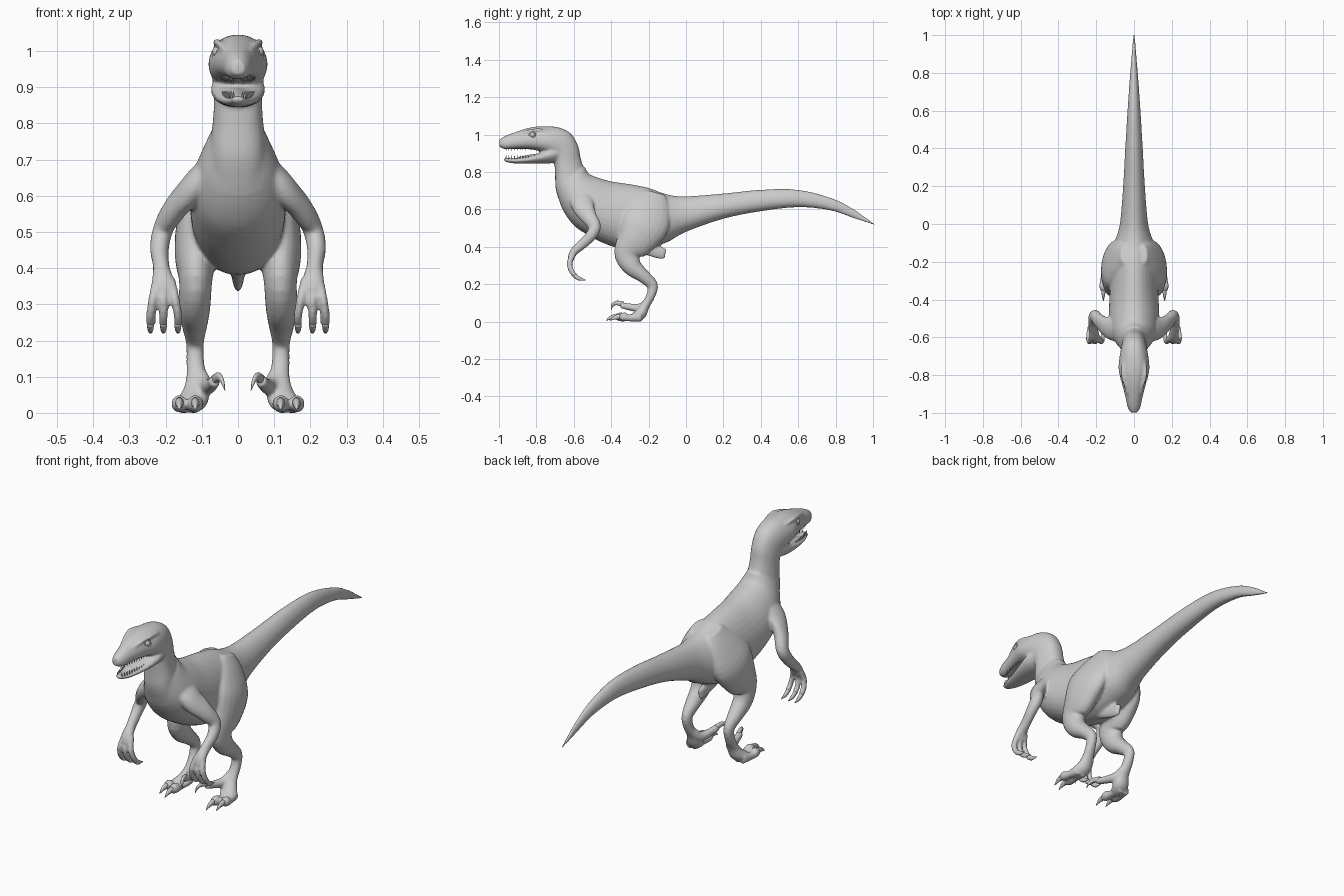
import bpy, bmesh, math
from mathutils import Vector, Matrix

cube = bpy.data.objects.get("Cube")
if cube:
    bpy.data.objects.remove(cube, do_unlink=True)

grey = bpy.data.materials.new("plain grey")
grey.use_nodes = True
grey.diffuse_color = (0.6, 0.6, 0.6, 1)
grey.node_tree.nodes["Principled BSDF"].inputs["Base Color"].default_value = grey.diffuse_color

SIDES = (1, -1)


def finish(bm, name):
    bmesh.ops.recalc_face_normals(bm, faces=bm.faces[:])
    mesh = bpy.data.meshes.new(name)
    bm.to_mesh(mesh)
    bm.free()
    mesh.materials.append(grey)
    mesh.shade_smooth()
    obj = bpy.data.objects.new(name, mesh)
    bpy.context.collection.objects.link(obj)
    return obj


def refine(stations, steps=4):
    """Catmull-Rom interpolation between stations."""
    pts = [Vector(s) for s in stations]
    pts = [pts[0]] + pts + [pts[-1]]
    out = []
    for a, b, c, d in zip(pts, pts[1:], pts[2:], pts[3:]):
        for i in range(steps):
            t = i / steps
            out.append((b * 2 + (c - a) * t + (a * 2 - b * 5 + c * 4 - d) * t ** 2
                        + (b * 3 - a - c * 3 + d) * t ** 3) / 2)
    return out + [pts[-1]]


def skin_rings(bm, rings, side=1, sides=20, pear=0.0, power=1.0):
    """Rings of (centre, half width, half height vector) bridged into a closed tube."""
    loops = []
    for centre, width, up in rings:
        loop = []
        for i in range(sides):
            a = math.tau * i / sides
            c, s = math.cos(a), math.sin(a)
            c = math.copysign(abs(c) ** power, c)
            p = centre + Vector((width * c * (1 - pear * s), 0, 0)) + up * s
            p.x *= side
            loop.append(bm.verts.new(p))
        loops.append(loop)
    for lo, hi in zip(loops, loops[1:]):
        for i in range(sides):
            j = (i + 1) % sides
            bm.faces.new((lo[i], lo[j], hi[j], hi[i]))
    bm.faces.new(loops[0])
    bm.faces.new(loops[-1])


def profile(bm, stations, **kw):
    """Stations: top y, top z, bottom y, bottom z, half width."""
    rings = []
    for yt, zt, yb, zb, w in refine(stations):
        top, low = Vector((0, yt, zt)), Vector((0, yb, zb))
        rings.append(((top + low) / 2, w, (top - low) / 2))
    skin_rings(bm, rings, sides=32, **kw)


def limb(bm, stations, side=1):
    """Stations: x, y, z, half width across, half depth."""
    pts = refine(stations)
    rings = []
    for i, p in enumerate(pts):
        t = pts[min(i + 1, len(pts) - 1)] - pts[max(i - 1, 0)]
        n = Vector((0, -t[2], t[1])).normalized()
        rings.append((Vector(p[:3]), p[3], n * p[4]))
    skin_rings(bm, rings, side)


skin = bmesh.new()
claws = bmesh.new()

# Tail and torso
profile(skin, [
    (1.008, .524, 1.008, .514, .004), (.9, .60, .89, .555, .012), (.78, .66, .77, .595, .022),
    (.6, .705, .6, .612, .034), (.4, .705, .4, .59, .046), (.2, .685, .2, .55, .057),
    (0, .67, 0, .48, .074), (-.1, .68, -.1, .425, .102), (-.2, .715, -.22, .385, .12),
    (-.3, .735, -.33, .385, .125), (-.4, .75, -.43, .415, .13), (-.47, .77, -.52, .46, .132),
    (-.51, .785, -.6, .515, .125), (-.53, .805, -.66, .6, .105), (-.54, .83, -.694, .7, .078)],
    pear=.15)

# Neck, skull and upper jaw
profile(skin, [
    (-.5, .77, -.66, .6, .09), (-.54, .81, -.695, .7, .076), (-.562, .87, -.7, .79, .067),
    (-.577, .94, -.705, .86, .066), (-.615, 1.005, -.715, .88, .07),
    (-.68, 1.038, -.74, .895, .077), (-.77, 1.045, -.775, .91, .08),
    (-.84, 1.036, -.84, .922, .064), (-.91, 1.014, -.91, .924, .046),
    (-.965, .993, -.97, .923, .034), (-.998, .974, -.998, .936, .018)],
    pear=.16, power=.8)

# Lower jaw and tongue
profile(skin, [
    (-.66, .935, -.66, .86, .06), (-.72, .93, -.72, .847, .074), (-.78, .903, -.78, .845, .068),
    (-.85, .882, -.85, .845, .053), (-.92, .873, -.92, .846, .036), (-.975, .876, -.97, .855, .016)],
    pear=-.15, power=.8)
profile(skin, [
    (-.74, .905, -.74, .88, .04), (-.83, .894, -.83, .87, .026), (-.9, .88, -.9, .862, .014)])

# Keel under the hips
limb(skin, [(0, -.27, .415, .028, .035), (0, -.2, .39, .02, .036),
            (0, -.145, .37, .015, .034), (0, -.11, .362, .011, .028)])

for s in SIDES:
    # Brow ridge, sunk into the skull at both ends
    limb(skin, [(.034, -.9, 1.0, .006, .006), (.05, -.84, 1.019, .009, .008),
                (.06, -.79, 1.025, .01, .008), (.056, -.73, 1.018, .008, .007)], s)

    # Leg from hip to ball of foot
    limb(skin, [
        (.05, -.16, .69, .02, .05), (.078, -.18, .62, .042, .1), (.107, -.215, .53, .06, .128),
        (.117, -.265, .44, .058, .105), (.117, -.314, .365, .046, .072), (.12, -.288, .295, .044, .052),
        (.12, -.23, .245, .036, .037), (.119, -.18, .195, .025, .03), (.118, -.188, .14, .025, .024),
        (.114, -.218, .085, .031, .024), (.122, -.245, .04, .042, .032), (.135, -.285, .02, .042, .022)], s)

    # Walking toes with claws
    for x, tip in ((.118, -.37), (.162, -.35)):
        root = .13 + (x - .13) * .6
        limb(skin, [(root, -.24, .024, .022, .026), (x, -.31, .019, .019, .018),
                    (x, tip + .02, .025, .023, .025), (x, tip - .008, .023, .013, .013)], s)
        limb(claws, [(x, tip, .028, .012, .015), (x, tip - .03, .022, .008, .011),
                     (x, tip - .058, .006, .001, .001)], s)

    # Raised inner toe with sickle claw
    limb(skin, [(.105, -.205, .11, .02, .02), (.09, -.24, .075, .024, .024),
                (.074, -.3, .078, .019, .019), (.064, -.35, .089, .016, .017)], s)
    limb(claws, [(.064, -.335, .092, .012, .015), (.054, -.37, .1, .009, .012),
                 (.044, -.393, .088, .006, .008), (.036, -.4, .062, .001, .001)], s)

    # Arm from shoulder to palm
    limb(skin, [
        (.045, -.57, .725, .025, .045), (.088, -.56, .67, .045, .062),
        (.13, -.55, .615, .046, .06), (.176, -.52, .56, .037, .044),
        (.207, -.488, .505, .03, .034), (.217, -.515, .452, .026, .029), (.212, -.565, .405, .023, .026),
        (.208, -.602, .37, .03, .021), (.206, -.616, .335, .034, .017)], s)

    # Three fingers with claws
    for spread in (-.04, 0, .036):
        x = .206 + spread
        limb(skin, [(.206 + spread * .5, -.6, .37, .013, .016), (x - spread * .2, -.622, .315, .013, .016),
                    (x, -.612, .27, .012, .015), (x, -.59, .244, .012, .014)], s)
        limb(claws, [(x, -.6, .25, .01, .012), (x, -.572, .231, .008, .011),
                     (x, -.536, .222, .001, .001)], s)

# Blend all skin parts into one smooth surface
body = finish(skin, "body")
remesh = body.modifiers.new("blend", 'REMESH')
remesh.mode = 'VOXEL'
remesh.voxel_size = .006
remesh.use_smooth_shade = True
soften = body.modifiers.new("soften", 'SMOOTH')
soften.factor = .5
soften.iterations = 8

finish(claws, "claws")

# Teeth in rows along both jaws
for name, root_z, point in (("upper_teeth", .926, -1), ("lower_teeth", .876, 1)):
    bm = bmesh.new()
    rows = 11
    for s in SIDES:
        for i in range(rows):
            t = i / (rows - 1)
            y = -.962 + .15 * t
            x = .012 + .034 * t ** .8
            turn = Matrix.Rotation(math.pi if point < 0 else 0, 4, 'X')
            place = Matrix.Translation((s * x, y, root_z + (1 - point) * .003 * t))
            bmesh.ops.create_cone(bm, cap_ends=True, segments=8, radius1=.005,
                                  radius2=.0005, depth=.028, matrix=place @ turn)
    finish(bm, name)

# Eyes with raised lids
for s, label in zip(SIDES, ("left", "right")):
    spot = Vector((s * .055, -.82, .998))
    bm = bmesh.new()
    bmesh.ops.create_uvsphere(bm, u_segments=24, v_segments=14, radius=.016,
                              matrix=Matrix.Translation(spot))
    finish(bm, label + "_eye")
    outward = Vector((s, -.35, .2)).to_track_quat('Z', 'Y')
    bpy.ops.mesh.primitive_torus_add(major_radius=.017, minor_radius=.004, major_segments=28,
                                     minor_segments=8, location=spot + Vector((s * .006, -.002, .001)),
                                     rotation=outward.to_euler())
    lid = bpy.context.object
    lid.name = label + "_eyelid"
    lid.data.materials.append(grey)
    lid.data.shade_smooth()
